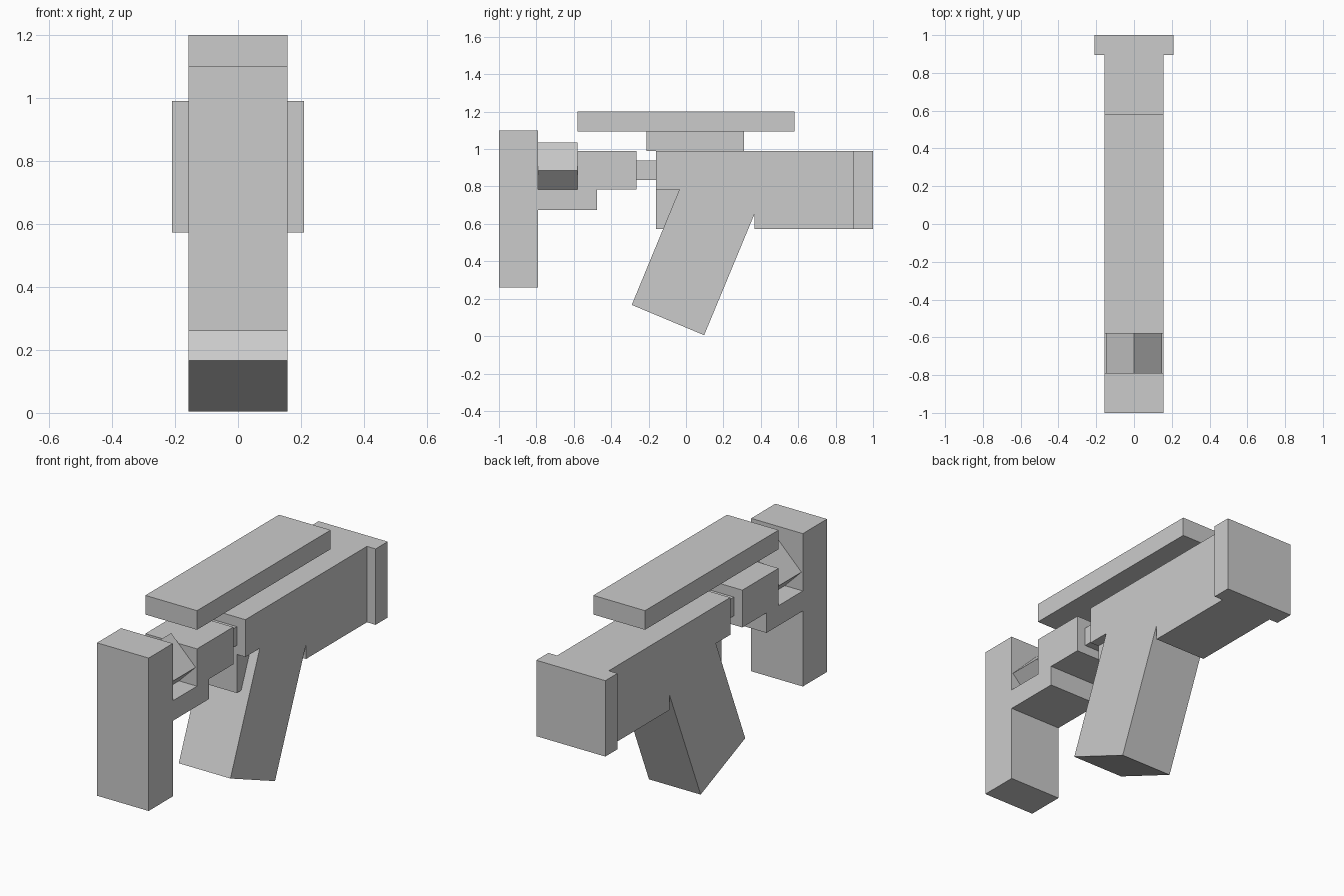
import bpy
import bmesh
import math

cube = bpy.data.objects.get("Cube")
if cube:
    bpy.data.objects.remove(cube, do_unlink=True)

grey = bpy.data.materials.new("plain_grey")
grey.use_nodes = True
colour = (0.6, 0.6, 0.6, 1)
grey.diffuse_color = colour
grey.node_tree.nodes["Principled BSDF"].inputs["Base Color"].default_value = colour

HALF = 0.157


def prism(name, profile, half=HALF):
    """Extrude a side profile of (y, z) points symmetrically across x."""
    bm = bmesh.new()
    face = bm.faces.new([bm.verts.new((-half, y, z)) for y, z in profile])
    extruded = bmesh.ops.extrude_face_region(bm, geom=[face])["geom"]
    moved = [v for v in extruded if isinstance(v, bmesh.types.BMVert)]
    bmesh.ops.translate(bm, verts=moved, vec=(2 * half, 0, 0))
    bmesh.ops.recalc_face_normals(bm, faces=bm.faces)
    mesh = bpy.data.meshes.new(name)
    bm.to_mesh(mesh)
    bm.free()
    mesh.materials.append(grey)
    obj = bpy.data.objects.new(name, mesh)
    bpy.context.collection.objects.link(obj)
    return obj


def box(name, y0, y1, z0, z1, half=HALF):
    return prism(name, [(y0, z0), (y1, z0), (y1, z1), (y0, z1)], half)


# Front plate
box("front_plate", -1, -0.79, 0.26, 1.10)

# Stepped block behind the plate
prism("front_block", [(-0.79, 0.675), (-0.475, 0.675), (-0.475, 0.785), (-0.265, 0.785),
                      (-0.265, 0.99), (-0.58, 0.99), (-0.58, 0.785), (-0.79, 0.785)])

# Cube turned on its edge between plate and block
core = box("tilted_core", -0.79, -0.58, -0.105, 0.105, 0.105)
core.rotation_euler.y = math.radians(45)
core.location.z = 0.886

# Neck joining block and body
box("neck", -0.265, -0.16, 0.835, 0.938, 0.105)

# Body and slanted grip in one outline
prism("body_and_grip", [(-0.16, 0.99), (-0.16, 0.785), (-0.035, 0.785), (-0.29, 0.167),
                        (0.097, 0.005), (0.367, 0.655), (0.367, 0.573), (0.895, 0.573),
                        (0.895, 0.99)])

# Trigger in front of the grip
box("trigger", -0.16, 0.05, 0.573, 0.785, 0.105)

# Wide end cap
box("rear_cap", 0.895, 1, 0.573, 0.99, 0.21)

# Top rail on a thin support
box("rail_support", -0.21, 0.31, 0.99, 1.095, 0.026)
box("top_rail", -0.58, 0.58, 1.095, 1.2)
